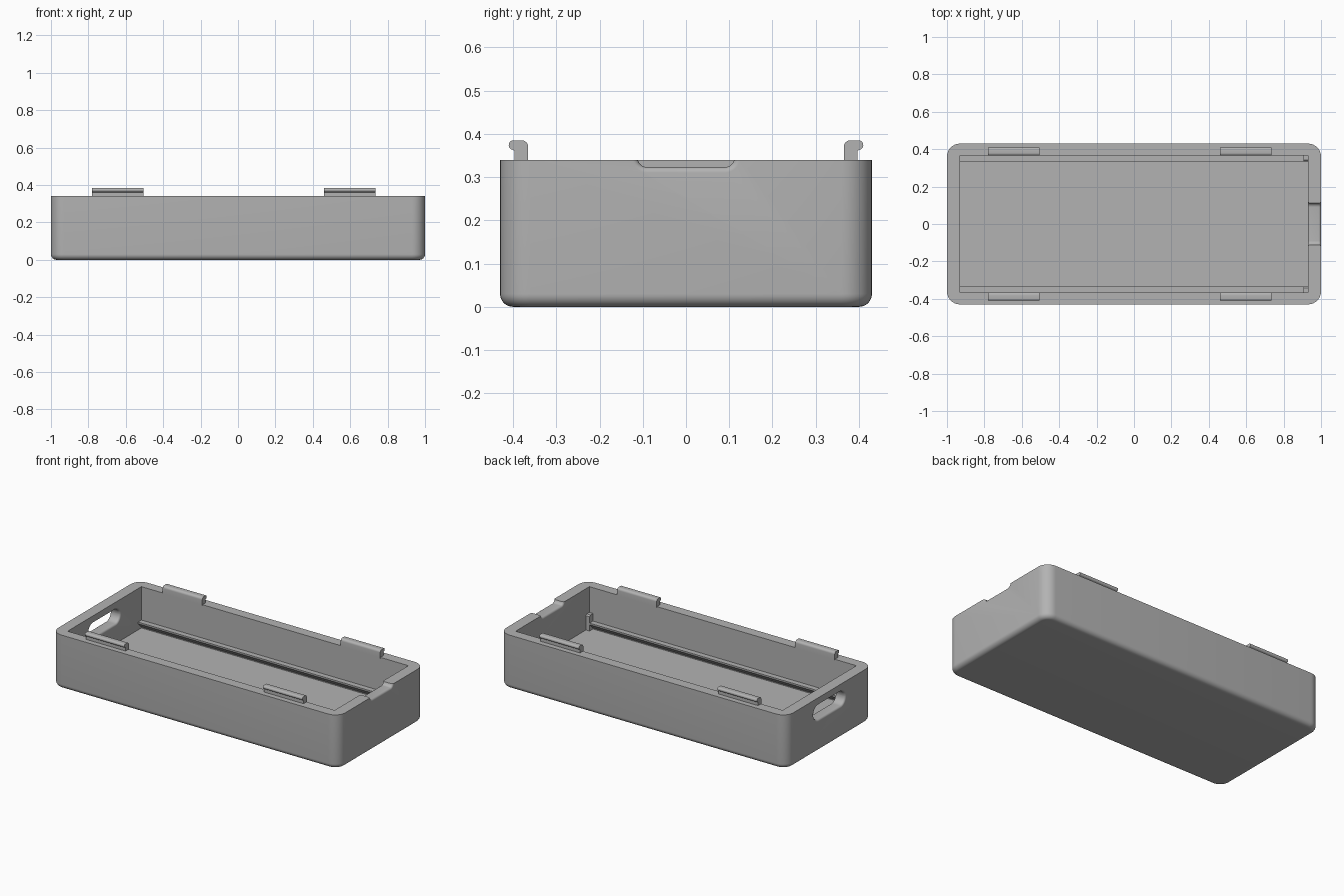
import bpy, bmesh
from math import sin, cos, pi, radians
from mathutils import Vector

if bpy.data.objects.get("Cube"):
    bpy.data.objects.remove(bpy.data.objects["Cube"])

grey = bpy.data.materials.new("plain_grey")
grey.use_nodes = True
colour = (0.45, 0.45, 0.45, 1)
grey.diffuse_color = colour
grey.node_tree.nodes["Principled BSDF"].inputs["Base Color"].default_value = colour

# Main sizes
HX, HY, TOP = 1.0, 0.43, 0.34
IX, IY, FLOOR = 0.93, 0.367, 0.08


def loft(name, rings):
    """Solid through a list of matching rings, capped at both ends."""
    bm = bmesh.new()
    loops = [[bm.verts.new(p) for p in ring] for ring in rings]
    n = len(loops[0])
    for a, b in zip(loops, loops[1:]):
        for i in range(n):
            j = (i + 1) % n
            bm.faces.new((a[i], a[j], b[j], b[i]))
    bm.faces.new(loops[0])
    bm.faces.new(loops[-1])
    bmesh.ops.recalc_face_normals(bm, faces=bm.faces)
    mesh = bpy.data.meshes.new(name)
    bm.to_mesh(mesh)
    bm.free()
    mesh.materials.append(grey)
    obj = bpy.data.objects.new(name, mesh)
    bpy.context.collection.objects.link(obj)
    return obj


def round_rect(a, b, r, steps=8):
    """Rounded rectangle with half sizes a and b."""
    pts = []
    for q, (sx, sy) in enumerate(((1, 1), (-1, 1), (-1, -1), (1, -1))):
        for k in range(steps + 1):
            t = (q + k / steps) * pi / 2
            pts.append((sx * (a - r) + r * cos(t), sy * (b - r) + r * sin(t)))
    return pts


def prism_x(name, profile, x0, x1):
    """Extrude a (y, z) profile along x."""
    return loft(name, [[Vector((x, y, z)) for y, z in profile] for x in (x0, x1)])


def flared_cutter(name, side, a, b, r, zc, flare=0.013):
    """Opening through an end wall, with rounded rims inside and outside."""
    stations = [(IX - 0.02, flare)]
    for k in range(7):
        t = k / 6 * pi / 2
        stations.append((IX + flare * (1 - cos(t)), flare * (1 - sin(t))))
    stations += [(HX + IX - x, d) for x, d in reversed(stations)]
    return loft(name, [[Vector((side * x, y, zc + z))
                        for y, z in round_rect(a + d, b + d, r + d)]
                       for x, d in stations])


def smooth(obj):
    bpy.ops.object.select_all(action='DESELECT')
    obj.select_set(True)
    bpy.context.view_layer.objects.active = obj
    bpy.ops.object.shade_smooth_by_angle(angle=radians(32))


# Tray body with rounded corners and a rounded bottom edge
rings = []
for k in range(9):
    t = k / 8 * pi / 2
    d = 0.03 * (1 - sin(t))
    rings.append((d, 0.03 * (1 - cos(t))))
rings.append((0, TOP))
body = loft("tray_body", [[Vector((x, y, z)) for x, y in round_rect(HX - d, HY - d, 0.07 - d)]
                          for d, z in rings])

# Hollow inside, grip hole and cable notch
cutters = [
    prism_x("hollow_cutter", [(-IY, FLOOR), (IY, FLOOR), (IY, 0.5), (-IY, 0.5)], -IX, IX),
    flared_cutter("hole_cutter", -1, 0.155, 0.045, 0.0449, 0.247),
    flared_cutter("notch_cutter", 1, 0.112, 0.05, 0.022, 0.373),
]
bpy.context.view_layer.objects.active = body
for cutter in cutters:
    cutter.hide_render = True
    mod = body.modifiers.new(cutter.name, 'BOOLEAN')
    mod.operation = 'DIFFERENCE'
    mod.solver = 'EXACT'
    mod.object = cutter
    bpy.ops.object.modifier_apply(modifier=mod.name)
for cutter in cutters:
    bpy.data.objects.remove(cutter)
smooth(body)

# Clip outline: stem with rounded inner top and an outward snap bead
clip = [(0.365, TOP - 0.005)]
clip += [(0.38 - 0.015 * cos(t), 0.37 + 0.015 * sin(t)) for t in [k * pi / 12 for k in range(7)]]
clip += [(0.40 + 0.01 * sin(t), 0.374 + 0.011 * cos(t)) for t in [k * pi / 8 for k in range(9)]]
clip += [(0.397, 0.36), (0.397, TOP - 0.005)]

# Support rail: flat top, short lip, sloped underside
inner = 0.333
rail = [(IY + 0.003, 0.13), (inner, 0.13), (inner, 0.12), (IY, 0.086), (IY + 0.003, 0.086)]
stop = [(IY + 0.003, FLOOR - 0.003), (inner, FLOOR - 0.003), (inner, 0.17),
        (inner + 0.008, 0.178), (IY + 0.003, 0.178)]

for side, label in ((-1, "front"), (1, "back")):
    def flip(profile):
        return [(side * y, z) for y, z in profile]
    smooth(prism_x(label + "_right_clip", flip(clip), -0.78, -0.505))
    smooth(prism_x(label + "_left_clip", flip(clip), 0.46, 0.735))
    prism_x(label + "_rail", flip(rail), -IX - 0.003, IX + 0.003)
    prism_x(label + "_rail_stop", flip(stop), 0.905, IX + 0.003)
